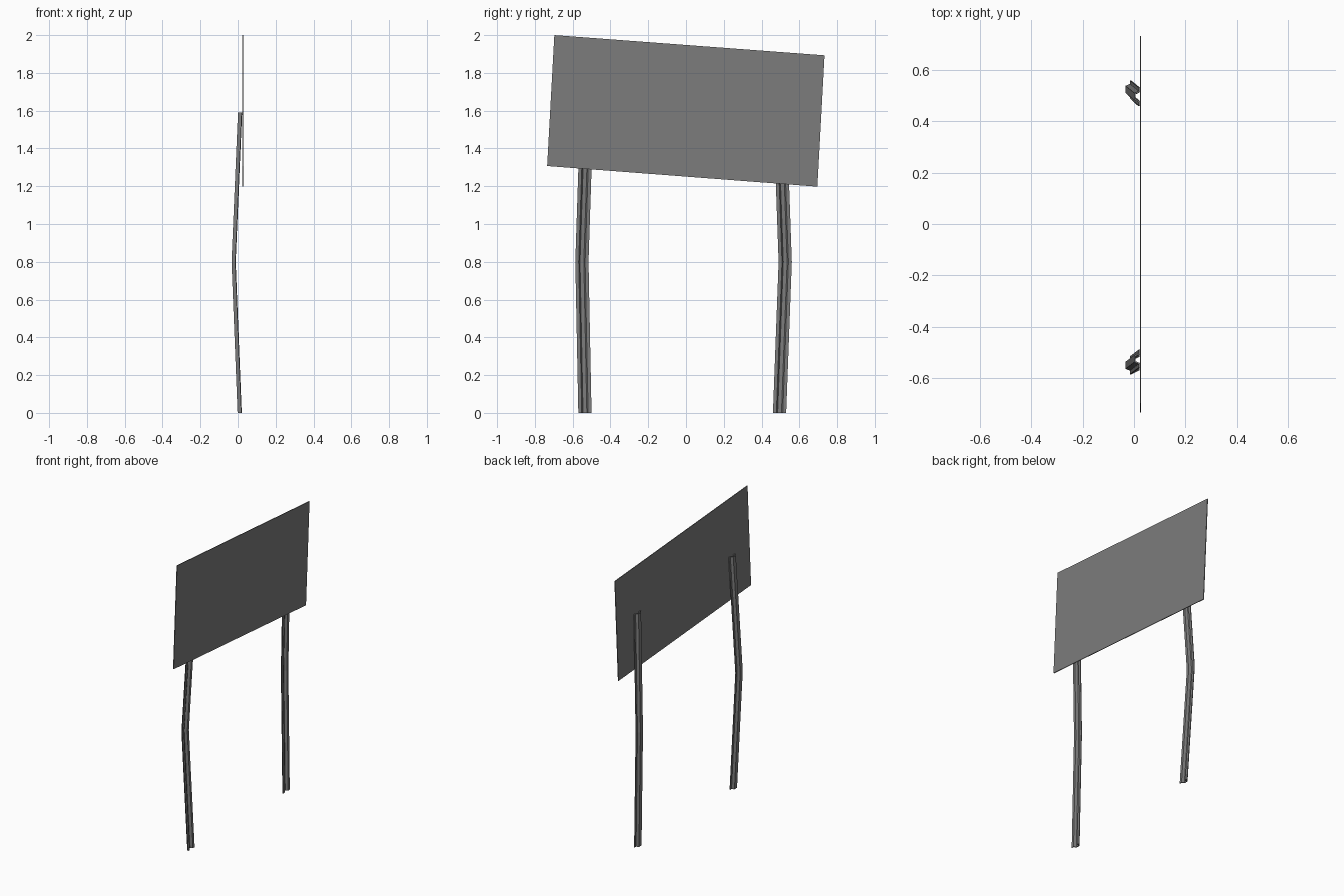
import bpy, bmesh
from mathutils import Vector

cube = bpy.data.objects.get("Cube")
if cube:
    bpy.data.objects.remove(cube, do_unlink=True)

# Single galvanised grey
grey = bpy.data.materials.new("galvanised grey")
grey.use_nodes = True
colour = (0.2, 0.2, 0.2, 1)
grey.diffuse_color = colour
grey.node_tree.nodes["Principled BSDF"].inputs["Base Color"].default_value = colour


def add_object(name, bm):
    bmesh.ops.recalc_face_normals(bm, faces=bm.faces)
    mesh = bpy.data.meshes.new(name)
    bm.to_mesh(mesh)
    bm.free()
    mesh.materials.append(grey)
    obj = bpy.data.objects.new(name, mesh)
    bpy.context.collection.objects.link(obj)
    return obj


# Hat channel outline (x, y): flanges towards the board, web behind
half = [(0.011, 0.035), (0.011, 0.020), (-0.011, 0.013)]
inner = [(0.006, 0.035), (0.006, 0.016), (-0.006, 0.009)]
inner, outer = ([(0.011, 0.035), (0.011, 0.017), (-0.006, 0.010)],
                [(0.006, 0.035), (0.006, 0.021), (-0.011, 0.014)])


def mirrored(points):
    return points + [(x, -y) for x, y in reversed(points)]


channel = mirrored(outer) + mirrored(inner)[::-1]


def bent_post(name, path):
    """Sweep the channel through the bend points, then cap both ends."""
    bm = bmesh.new()
    rings = [[bm.verts.new((cx + x, cy + y, z)) for x, y in channel]
             for cx, cy, z in path]
    n = len(channel)
    for low, high in zip(rings, rings[1:]):
        for i in range(n):
            j = (i + 1) % n
            bm.faces.new((low[i], low[j], high[j], high[i]))
    bm.faces.new(rings[0])
    bm.faces.new(rings[-1])
    return add_object(name, bm)


# Two buckled posts
bent_post("left_post", [(0.010, 0.495, 0), (-0.022, 0.525, 0.8), (0.012, 0.497, 1.59)])
bent_post("right_post", [(0.010, -0.535, 0), (-0.022, -0.551, 0.8), (0.012, -0.525, 1.59)])

# Tilted sign board
bm = bmesh.new()
corners = [(-0.735, 1.307), (0.695, 1.198), (0.733, 1.893), (-0.697, 2.0)]
face = bm.faces.new([bm.verts.new((0.023, y, z)) for y, z in corners])
side = bmesh.ops.extrude_face_region(bm, geom=[face])
bmesh.ops.translate(bm, vec=Vector((0.005, 0, 0)),
                    verts=[v for v in side["geom"] if isinstance(v, bmesh.types.BMVert)])
add_object("sign_board", bm)
